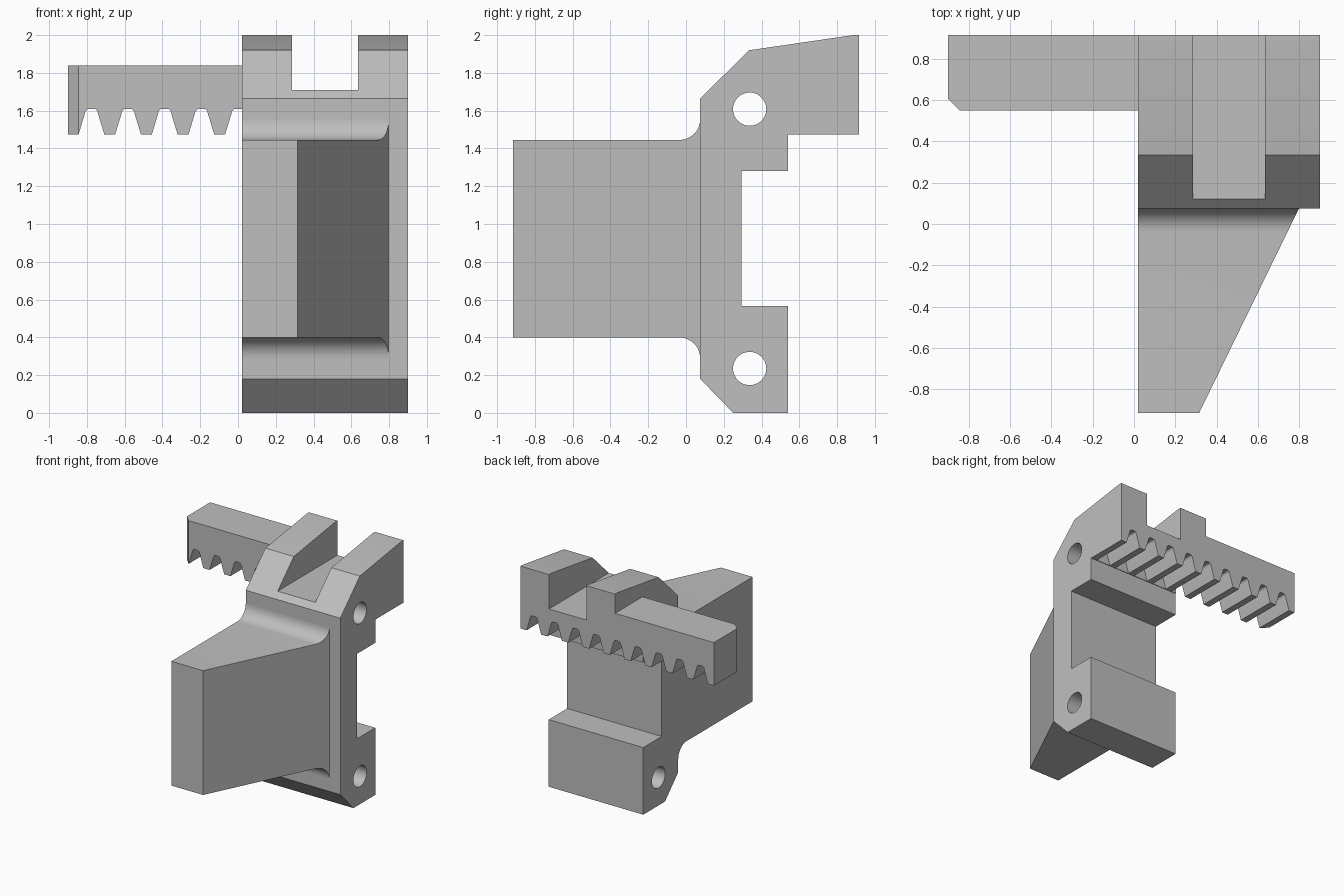
import bpy, bmesh, math
from mathutils import Vector

cube = bpy.data.objects.get("Cube")
if cube:
    bpy.data.objects.remove(cube, do_unlink=True)

grey = bpy.data.materials.new("plain grey")
grey.use_nodes = True
GREY = (0.52, 0.52, 0.52, 1)
grey.diffuse_color = GREY
grey.node_tree.nodes["Principled BSDF"].inputs["Base Color"].default_value = GREY


def loft(name, start, end):
    """Solid between two matching outlines."""
    bm = bmesh.new()
    a = [bm.verts.new(p) for p in start]
    b = [bm.verts.new(p) for p in end]
    n = len(a)
    bm.faces.new(a)
    bm.faces.new(b[::-1])
    for i in range(n):
        j = (i + 1) % n
        bm.faces.new((a[j], a[i], b[i], b[j]))
    bmesh.ops.recalc_face_normals(bm, faces=bm.faces)
    mesh = bpy.data.meshes.new(name)
    bm.to_mesh(mesh)
    bm.free()
    mesh.materials.append(grey)
    obj = bpy.data.objects.new(name, mesh)
    bpy.context.collection.objects.link(obj)
    return obj


def prism(name, outline, axis, lo, hi):
    """Extrude a 2D outline along axis 0, 1 or 2."""
    def place(t):
        return [Vector(p[:axis] + (t,) + p[axis:]) for p in outline]
    return loft(name, place(lo), place(hi))


def cut(target, cutter):
    cutter.hide_render = True
    mod = target.modifiers.new("cut", 'BOOLEAN')
    mod.operation = 'DIFFERENCE'
    mod.solver = 'EXACT'
    mod.object = cutter
    bpy.context.view_layer.objects.active = target
    bpy.ops.object.modifier_apply(modifier=mod.name)


def arc(cx, cy, r, a0, a1, n):
    return [(cx + r * math.cos(math.radians(a0 + (a1 - a0) * i / n)),
             cy + r * math.sin(math.radians(a0 + (a1 - a0) * i / n)))
            for i in range(n + 1)]


LEFT, RIGHT, FACE, BACK = 0.02, 0.9, 0.075, 0.915
RACK_Z = 1.475

# Bracket body, side profile in y and z
body = prism("bracket_body", [
    (FACE, 1.665), (0.335, 1.92), (0.885, 2.0), (BACK, 2.0), (BACK, RACK_Z),
    (0.54, RACK_Z), (0.54, 1.28), (0.295, 1.28), (0.295, 0.565),
    (0.54, 0.565), (0.54, 0), (0.25, 0), (FACE, 0.18)], 0, LEFT, RIGHT)

# Rack arm with a chamfered free end, plan in x and y
arm = prism("rack_arm", [
    (LEFT, 0.55), (-0.845, 0.55), (-0.9, 0.605), (-0.9, BACK), (LEFT, BACK)],
    2, RACK_Z, 1.838)

# Tapered front block with filleted root
MID, HALF, R, NOSE = 0.922, 0.523, 0.11, -0.915
upper = [(NOSE, HALF)] + arc(FACE - R, HALF + R, R, -90, 0, 12)
side = [(y, MID + h) for y, h in upper] + [(y, MID - h) for y, h in reversed(upper)]


def taper(y):
    return 0.315 + (y - NOSE) / (FACE - NOSE) * 0.483


wedge = loft("tapered_block", [(LEFT, y, z) for y, z in side],
             [(taper(y), y, z) for y, z in side])

# Slot between the two top prongs
cutters = [prism("slot_cutter", [(0.285, 1.71), (0.635, 1.71), (0.635, 2.2), (0.285, 2.2)],
                 1, -0.2, 1.2)]
# Pin holes
for z in (0.235, 1.608):
    cutters.append(prism("hole_cutter", arc(0.337, z, 0.088, 0, 360, 40)[:-1], 0, -0.2, 1.2))
for c in cutters:
    cut(body, c)

# Rack tooth gaps along the whole width
half_gap = [(0.074, 1.455), (0.036, 1.58), (0.031, 1.598), (0.019, 1.61)]
for i in range(9):
    x = (i - 4) * 0.194
    outline = [(x + w, z) for w, z in half_gap] + [(x - w, z) for w, z in reversed(half_gap)]
    gap = prism("tooth_gap_cutter", outline, 1, 0.545, 1.0)
    cutters.append(gap)
    if x > -0.1:
        cut(body, gap)
    if x < 0.1:
        cut(arm, gap)

for c in cutters:
    bpy.data.objects.remove(c, do_unlink=True)

# Smooth only the fillets and bores
for obj in (body, arm, wedge):
    bpy.ops.object.select_all(action='DESELECT')
    obj.select_set(True)
    bpy.context.view_layer.objects.active = obj
    bpy.ops.object.shade_smooth_by_angle(angle=math.radians(12 if obj == wedge else 20))
